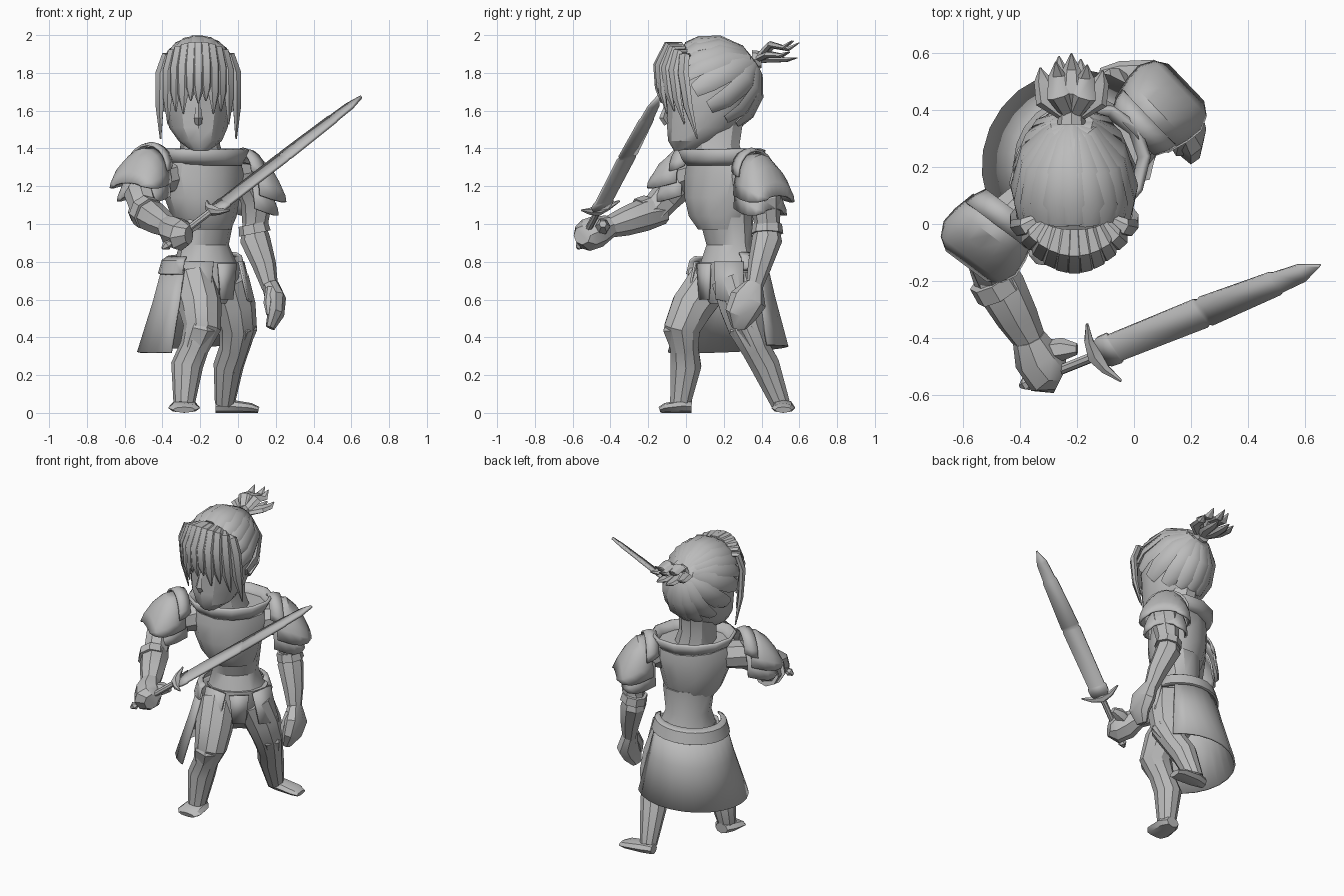
import bpy, bmesh
from math import sin, cos, pi, radians
from mathutils import Vector

cube = bpy.data.objects.get("Cube")
if cube:
    bpy.data.objects.remove(cube, do_unlink=True)

grey = bpy.data.materials.new("plain grey")
grey.use_nodes = True
grey.diffuse_color = (.5, .5, .5, 1)
grey.node_tree.nodes["Principled BSDF"].inputs["Base Color"].default_value = grey.diffuse_color

X, Y, UP = Vector((1, 0, 0)), Vector((0, 1, 0)), Vector((0, 0, 1))
LEFT, FRONT = Vector((.8, .6, 0)), Vector((.6, -.8, 0))  # twisted body axes
HIP = Vector((-.16, .23, 0))
parts = []


def body(left, front, z):
    """Point in the frame of the turned body."""
    return HIP + LEFT * left + FRONT * front + UP * z


def finish(name, bm, thickness=0):
    bmesh.ops.recalc_face_normals(bm, faces=bm.faces)
    mesh = bpy.data.meshes.new(name)
    bm.to_mesh(mesh)
    bm.free()
    obj = bpy.data.objects.new(name, mesh)
    bpy.context.scene.collection.objects.link(obj)
    mesh.materials.append(grey)
    if thickness:
        shell = obj.modifiers.new("thickness", 'SOLIDIFY')
        shell.thickness = thickness
    parts.append(obj)
    return obj


def sheet(name, rows, thickness=.012):
    """Open plate stretched over rows of points."""
    bm = bmesh.new()
    rows = [[bm.verts.new(p) for p in row] for row in rows]
    for low, high in zip(rows, rows[1:]):
        for k in range(len(low) - 1):
            bm.faces.new((low[k], low[k + 1], high[k + 1], high[k]))
    return finish(name, bm, thickness)


def tube(name, points, side=X, sides=8, capped=True, thickness=0):
    """Loft ellipses along a path; each point is x, y, z, half width, half depth."""
    bm = bmesh.new()
    path = [Vector(p[:3]) for p in points]
    rings = []
    for i, p in enumerate(points):
        along = (path[min(i + 1, len(path) - 1)] - path[max(i - 1, 0)]).normalized()
        across = (side - along * side.dot(along)).normalized()
        deep = along.cross(across)
        rings.append([bm.verts.new(path[i] + across * p[3] * cos(2 * pi * k / sides)
                                   + deep * p[-1] * sin(2 * pi * k / sides))
                      for k in range(sides)])
    for low, high in zip(rings, rings[1:]):
        for k in range(sides):
            n = (k + 1) % sides
            bm.faces.new((low[k], low[n], high[n], high[k]))
    if capped:
        bm.faces.new(rings[0])
        bm.faces.new(rings[-1])
    return finish(name, bm, thickness)


def column(name, rings, side=LEFT, **options):
    """Upright loft whose rings never tilt: centre x, y, z, half width, half depth."""
    obj = tube(name, rings, side, **options)
    sides = len(obj.data.vertices) // len(rings)
    for i, v in enumerate(obj.data.vertices):
        x, y, z, wide, depth = rings[i // sides]
        turn = 2 * pi * (i % sides) / sides
        v.co = Vector((x, y, z)) + side * wide * cos(turn) + UP.cross(side) * depth * sin(turn)
    return obj


# Torso: abdomen, breastplate, collar and pelvis
column("abdomen", [(-.17, .23, .78, .18, .15), (-.18, .23, .89, .14, .115), (-.17, .21, 1.05, .16, .14)], sides=12)
column("breastplate", [(-.17, .19, .97, .14, .12), (-.18, .18, 1.04, .18, .16), (-.19, .18, 1.14, .21, .18),
                       (-.19, .19, 1.26, .24, .18), (-.19, .19, 1.34, .22, .17)], sides=12)
column("collar", [(-.18, .19, 1.31, .21, .18), (-.19, .19, 1.34, .24, .2), (-.19, .19, 1.39, .265, .22)],
       sides=12, capped=False, thickness=.02)
column("pelvis", [(-.13, .2, .58, .06, .08), (-.15, .21, .66, .15, .14), (-.16, .23, .8, .19, .15)], sides=12)


# Belt and open skirt wrapped around the back
def wrap(name, profile, first, last):
    rows = []
    for z, radius, shift in profile:
        arc = [radians(first + (last - first) * k / 14) for k in range(15)]
        rows.append([body(radius * cos(a) - shift, -radius * sin(a), z + .06 * radius * cos(a)) for a in arc])
    sheet(name, rows)


wrap("belt", [(.84, .19, .03), (.82, .22, .03), (.75, .24, .03), (.74, .22, .03)], -15, 205)
wrap("skirt", [(.78, .22, .03), (.6, .265, .035), (.34, .34, .045)], 6, 205)

# Hip plates
for name, s in (("left_hip_plate", 1), ("right_hip_plate", -1)):
    sheet(name, [[body(s * .08, .16, .8), body(s * .19, .05, .8)], [body(s * .12, .18, .6), body(s * .24, .08, .57)]])
sheet("front_cloth", [[body(-.06, .165, .79), body(.06, .165, .79)], [body(-.04, .16, .6), body(.04, .16, .6)]])

# Legs, knee guards and feet
legs = {
    "right": [(-.24, .13, .7, .12), (-.2, .03, .56, .115), (-.19, -.02, .45, .1), (-.23, -.01, .35, .078),
              (-.27, 0, .25, .085), (-.285, -.03, .05, .057)],
    "left": [(-.06, .25, .7, .12), (-.02, .29, .56, .115), (0, .32, .45, .1), (-.02, .37, .34, .08),
             (-.05, .42, .25, .08), (-.07, .5, .05, .053)],
}
for name, leg in legs.items():
    tube(name + "_leg", leg, sides=10)
    knee, shin, calf = (Vector(p[:3]) for p in leg[2:5])
    ahead = Vector((-.1, -1, 0)) if name == "right" else Vector((.8, -.6, 0))
    flank = UP.cross(ahead).normalized()
    guard = [(knee + ahead * .05 + UP * .08, .02), (knee + ahead * .05, .08),
             (shin + ahead * .03, .065), (calf + ahead * .02 - UP * .05, .05)]
    tube(name + "_knee_guard", [(*p, w, w * .7) for p, w in guard], flank, sides=6)
for name, heel, ahead in (("right", Vector((-.285, .03, 0)), -Y), ("left", Vector((-.12, .515, 0)), X)):
    stretch = 1 if name == "right" else 1.35
    shape = ((0, .045, .034), (.05, .078, .036), (.14, .085, .026), (.17, .06, .016))
    tube(name + "_foot", [(*(heel + ahead * d * stretch + UP * h), w / stretch, h) for d, w, h in shape],
         ahead.cross(UP))

# Arms and hands
tube("right_upper_arm", [(-.34, .09, 1.25, .09), (-.46, 0, 1.24, .09), (-.52, -.1, 1.15, .085), (-.49, -.18, 1.06, .075)])
tube("right_forearm", [(-.52, -.12, 1.07, .07), (-.47, -.22, 1.05, .088), (-.41, -.33, 1.01, .075), (-.36, -.42, .98, .055)])
tube("right_cuff", [(-.5, -.19, 1.07, .088), (-.47, -.24, 1.05, .09)])
tube("right_hand", [(-.37, -.4, .99, .06), (-.34, -.47, .96, .085), (-.3, -.53, .94, .085), (-.26, -.55, .94, .05)])
tube("right_thumb", [(-.32, -.45, .97, .04), (-.25, -.44, .99, .04), (-.2, -.44, 1, .02)], Y, sides=6)
tube("left_upper_arm", [(-.03, .31, 1.25, .09), (.06, .37, 1.24, .09), (.1, .42, 1.12, .085), (.09, .43, 1, .068)])
tube("left_forearm", [(.08, .43, 1.02, .055), (.09, .43, .92, .08), (.14, .39, .78, .063), (.17, .36, .66, .043)])
tube("left_cuff", [(.08, .43, 1, .078), (.09, .43, .95, .085)])
tube("left_hand", [(.17, .36, .68, .045, .05), (.2, .33, .6, .055, .1), (.2, .29, .52, .045, .085),
                   (.17, .28, .45, .025, .04)])
tube("left_thumb", [(.17, .3, .66, .025), (.16, .26, .58, .025), (.16, .25, .52, .01)], sides=6)


# Shoulder armour: arched plates sloping outward from a raised lip
def arched(name, centre, out, profile):
    """Each profile row is distance outward, half width, rim height, ridge height."""
    flank = UP.cross(out)
    arc = [k * pi / 10 for k in range(11)]
    sheet(name, [[centre + out * reach + flank * wide * cos(a) + UP * (rim + (ridge - rim) * sin(a)) for a in arc]
                 for reach, wide, rim, ridge in profile])


for name, centre, out, steep in (("right", (-.47, .01, 1.41), (-.6, -.8, 0), 1), ("left", (.04, .36, 1.38), (.72, .69, 0), 1.2)):
    centre, out = Vector(centre), Vector(out).normalized()
    dome = [(-.02, .135, -.19, 0), (.06, .155, -.21, -.01), (.12, .16, -.22, -.06), (.17, .135, -.22, -.13),
            (.2, .09, -.21, -.19)]
    dome = [(d, w, low * steep, high * steep) for d, w, low, high in dome]
    arched(name + "_shoulder_plate", centre, out, dome)
    arched(name + "_lower_plate", centre - UP * .07 - out * .02, out, [(d * .9, w * .85, a, b) for d, w, a, b in dome])
    arched(name + "_shoulder_lip", centre, out, [(-.06, .11, -.1, .015), (-.02, .13, -.12, .025), (.02, .14, -.13, .015)])

# Neck, head and nose
column("neck", [(-.19, .18, 1.3, .13, .14), (-.2, .16, 1.42, .105, .13), (-.21, .17, 1.55, .11, .14)], X, sides=10)
column("head", [(-.2, 0, 1.39, .05, .065), (-.2, .04, 1.44, .115, .135), (-.21, .09, 1.51, .155, .19),
                (-.21, .12, 1.62, .178, .22), (-.21, .13, 1.75, .19, .235), (-.21, .13, 1.88, .165, .2),
                (-.21, .13, 1.95, .08, .1)], X, sides=12)
tube("nose", [(-.21, -.095, 1.65, .01), (-.21, -.12, 1.56, .022), (-.21, -.1, 1.53, .018)], sides=4)

# Swept-back hair locks over the skull, gathered at the knot
skull = Vector((-.21, .13, 1.73))
radii = Vector((.205, .268, .254))
knot = Vector((-.22, .37, 1.87))


def on_skull(p):
    q = Vector([(p[i] - skull[i]) / radii[i] for i in range(3)]).normalized()
    return skull + Vector([q[i] * radii[i] for i in range(3)])


LOCKS = 18
for i in range(LOCKS):
    turn = 2 * pi * i / LOCKS
    c = cos(turn)
    start = Vector((skull.x + .2 * sin(turn), .01 - .165 * c + .125 * c * c, 1.75 + .25 * c))
    path = [on_skull(start.lerp(knot, t)) for t in (0, .25, .5, .75, 1)]
    side = (path[2] - skull).cross(path[3] - path[1]).normalized()
    widths = (.038, .056, .058, .046, .022)
    tube(f"hair_lock_{i}", [(*p, w, .36 * w) for p, w in zip(path, widths)], side, sides=6)

# Fringe, with long locks beside the face
FRINGE = 11
for i in range(FRINGE):
    u = 2 * i / (FRINGE - 1) - 1
    tip = 1.45 if abs(u) > .9 else 1.68 - .14 * abs(u) - .04 * (i % 2)
    bow = u * u
    path = [(-.21 + .13 * u, -.02 + .03 * bow, 1.95 - .06 * bow, .025, .015),
            (-.21 + .17 * u, -.1 + .09 * bow, 1.95 - .06 * bow, .034, .022),
            (-.21 + .2 * u, -.155 + .14 * bow, 1.84 - .04 * bow, .038, .022),
            (-.21 + .205 * u, -.15 + .16 * bow, (1.8 + tip) / 2, .032, .017),
            (-.21 + .2 * u, -.13 + .19 * bow, tip, .004, .004)]
    tube(f"fringe_lock_{i}", path, X + Y * u * 1.2, sides=6)

# Tied tail of broad locks fanning out behind
tube("hair_tie", [(*(knot - Y * .02), .05), (*(knot + Y * .03), .045)])
for i, (spread, rise, reach) in enumerate(((-.1, .03, .18), (-.05, .09, .2), (0, .08, .23), (.05, .09, .19),
                                          (.1, .03, .17), (.03, 0, .21), (-.04, 0, .22))):
    bulge = knot + Vector((spread * .9, reach * .4, rise * .9))
    bend = knot + Vector((spread, reach * .75, rise * .7))
    end = knot + Vector((spread * 1.1, reach, rise + .01))
    tube(f"tail_lock_{i}", [(*knot, .025, .02), (*bulge, .042, .018), (*bend, .032, .014), (*end, .003, .003)],
         X, sides=6)

# Sword: grip, pommel, guard and notched flat blade
pommel, point = Vector((-.4, -.57, .87)), Vector((.65, -.15, 1.68))
aim = (point - pommel).normalized()
edge = Vector((.5, -.84, -.21))


def along_sword(t):
    return pommel.lerp(point, t)


tube("sword_pommel", [(*along_sword(t), r) for t, r in ((0, .008), (.02, .026), (.045, .012))], edge, sides=6)
tube("sword_grip", [(*along_sword(t), .018) for t in (.03, .26)], edge)
tube("sword_guard", [(*(along_sword(.25) + edge * e + aim * e * e * 3), w, w) for e, w in
                     ((-.12, .005), (-.06, .018), (0, .03), (.06, .018), (.12, .005))], aim, sides=6)
sheet("sword_blade", [[along_sword(t) - edge * w, along_sword(t) + edge * w] for t, w in
                      ((.25, .035), (.28, .058), (.31, .06), (.315, .052), (.6, .056), (.61, .05), (.62, .056),
                       (.85, .045), (.86, .039), (.94, .033), (1, .003))], .016)

# Smooth shading with crisp edges
bpy.ops.object.select_all(action='DESELECT')
for part in parts:
    part.select_set(True)
bpy.context.view_layer.objects.active = parts[0]
bpy.ops.object.shade_smooth_by_angle(angle=radians(32))
